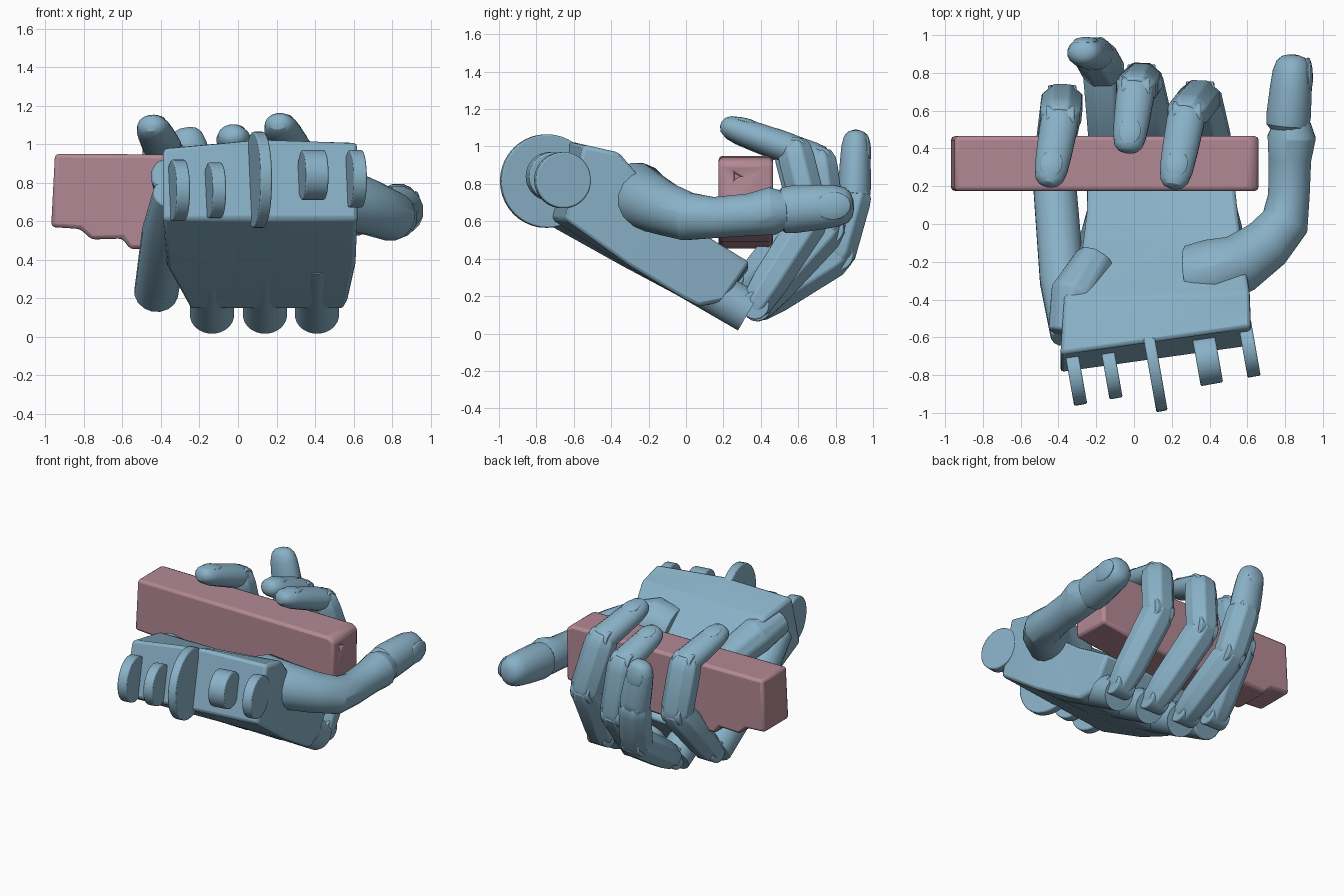
import bpy, bmesh, math
from mathutils import Vector, Matrix

if "Cube" in bpy.data.objects:
    bpy.data.objects.remove(bpy.data.objects["Cube"])


def material(name, rgb):
    m = bpy.data.materials.new(name)
    m.diffuse_color = (*rgb, 1)
    m.use_nodes = True
    m.node_tree.nodes["Principled BSDF"].inputs["Base Color"].default_value = m.diffuse_color
    return m


BLUE = material("blue_shell", (0.25, 0.44, 0.57))
PINK = material("pink_block", (0.45, 0.25, 0.30))


def finish(name, bm, mat=BLUE, bevel=0.0, angle=30):
    bmesh.ops.recalc_face_normals(bm, faces=bm.faces[:])
    me = bpy.data.meshes.new(name)
    bm.to_mesh(me)
    bm.free()
    ob = bpy.data.objects.new(name, me)
    bpy.context.collection.objects.link(ob)
    me.materials.append(mat)
    if bevel:
        b = ob.modifiers.new("Bevel", 'BEVEL')
        b.width, b.segments, b.limit_method = bevel, 2, 'ANGLE'
    bpy.ops.object.select_all(action='DESELECT')
    ob.select_set(True)
    bpy.context.view_layer.objects.active = ob
    bpy.ops.object.shade_smooth_by_angle(angle=math.radians(angle))
    return ob


def skin(bm, rings):
    """Join equal-sized rings of points into a closed tube."""
    vs = [[bm.verts.new(p) for p in r] for r in rings]
    n = len(vs[0])
    for a, b in zip(vs, vs[1:]):
        for i in range(n):
            j = (i + 1) % n
            bm.faces.new((a[i], a[j], b[j], b[i]))
    bm.faces.new(vs[0][::-1])
    bm.faces.new(vs[-1])


def loft(name, pts, radii, n=12, side=(1, 0, 0), flat=1.0, bevel=0.0, angle=30):
    pts = [Vector(p) for p in pts]
    bm = bmesh.new()
    rings = []
    for i, (p, r) in enumerate(zip(pts, radii)):
        t = (pts[min(i + 1, len(pts) - 1)] - pts[max(i - 1, 0)]).normalized()
        s = Vector(side)
        s = (s - t * s.dot(t)).normalized()
        u = t.cross(s)
        ring = []
        for k in range(n):
            a = 2 * math.pi * (k + 0.5) / n
            ring.append(p + s * r * math.cos(a) + u * r * flat * math.sin(a))
        rings.append(ring)
    skin(bm, rings)
    return finish(name, bm, bevel=bevel, angle=angle)


def along(a, b, ts):
    a, b = Vector(a), Vector(b)
    return [a.lerp(b, t) for t in ts]


def fingertip(name, a, b, r, side=(1, 0, 0), flat=0.8):
    """Blunt rounded last joint with a nail plate on its outer face."""
    loft(name, along(a, b, (-.08, -.02, .12, .5, .75, .9, .97, 1)),
         [r * k for k in (.85, 1.02, 1.06, 1.0, .93, .78, .55, .25)], 16, side, flat)
    d = (Vector(b) - Vector(a)).normalized()
    s = Vector(side)
    s = (s - d * s.dot(d)).normalized()
    up = d.cross(s)
    m = Matrix((s, d, up)).transposed().to_4x4()
    m.translation = Vector(a).lerp(Vector(b), .72) + up * r * (flat - .22)
    m = m @ Matrix.Rotation(math.radians(-6), 4, 'X')
    bm = bmesh.new()
    bmesh.ops.create_uvsphere(bm, u_segments=16, v_segments=8, radius=1,
                              matrix=m @ Matrix.Diagonal((r * .62, r * .8, r * .2, 1)))
    finish(name + "_nail", bm)


def disc(name, c, r, w, turn=0.0):
    bm = bmesh.new()
    m = Matrix.Translation(c) @ Matrix.Rotation(turn, 4, 'Z') @ Matrix.Rotation(math.pi / 2, 4, 'Y')
    bmesh.ops.create_cone(bm, cap_ends=True, segments=40, radius1=r, radius2=r, depth=w, matrix=m)
    return finish(name, bm, bevel=0.008)


# Palm: cupped sloping slab. Each row: top y,z  bottom y,z  left, right, skew, cup depth
bm = bmesh.new()
rings = []
for yt, zt, yb, zb, xl, xr, skew, cup in [(-.62, 1.01, -.72, .61, -.39, .62, .14, -.02),
                                          (-.38, .97, -.32, .36, -.37, .61, .04, .04),
                                          (-.12, .69, 0, .18, -.27, .57, 0, .05),
                                          (.05, .56, .07, .145, -.25, .55, 0, .03),
                                          (.34, .38, .20, .17, -.24, .52, 0, .01)]:
    xm = (xl + xr) / 2
    rings.append([(x, y + skew * (x - .1), z) for x, y, z in
                  [(xl, yt, zt - .03), (xm, yt, zt - cup), (xr, yt, zt),
                   (xr, yb, zb), (xm, yb, zb), (xl, yb, zb)]])
skin(bm, rings)
finish("palm", bm, bevel=0.02, angle=35)

# Rounded shell ends over the three inner knuckles, and the separate outer one
for i, x in enumerate((-.135, .14, .41)):
    loft(f"knuckle_shell_{i}", [(x, -.2, .425), (x, .335, .115)], [.115, .115], 24)
loft("outer_palm_bar", [(-.35, -.6, .75), (-.38, -.3, .54), (-.425, .27, .225)],
     [.09, .12, .115], 16, bevel=0.01)
loft("heel_pad", [(-.37, -.58, .84), (-.32, -.38, .80), (-.20, -.2, .66)], [.09, .13, .12], 10, bevel=0.015)

# Wrist hinge: one large disc and smaller lugs
disc("wrist_disc", (.105, -.745, .815), .25, .06, math.radians(10))
for i, (x, y, z, r, w) in enumerate([(-.31, -.80, .76, .16, .07), (-.12, -.78, .76, .145, .07),
                                     (.39, -.72, .84, .13, .12), (.61, -.66, .82, .15, .07)]):
    disc(f"wrist_lug_{i}", (x, y, z), r, w, math.radians(10))

# Fingers: knuckle, middle joint, end joint, tip
fingers = {
    "index": [(.43, .37, .15), (.35, .67, .62), (.28, .58, .98), (.205, .19, 1.12)],
    "middle": [(.14, .38, .14), (.04, .76, .56), (.01, .71, .93), (-.035, .38, 1.06)],
    "ring": [(-.135, .38, .14), (-.16, .81, .42), (-.21, .90, .74), (-.275, .91, 1.085)],
    "little": [(-.43, .33, .25), (-.38, .65, .64), (-.39, .56, .98), (-.455, .20, 1.11)],
}
for name, (k, p, d, t) in fingers.items():
    loft(f"{name}_finger_base", along(k, p, (-.08, .02, .25, .93, 1.08)),
         [.07, .095, .11, .118, .09], 8, flat=.95, bevel=0.008)
    loft(f"{name}_finger_middle", along(p, d, (-.1, .03, .85, 1.0, 1.12)),
         [.095, .118, .118, .112, .085], 8, flat=.88, bevel=0.008)
    fingertip(f"{name}_finger_tip", d, t, .105 if name == "ring" else .096)
    for part, c, r in (("knuckle", k, .075), ("joint", p, .085), ("end_joint", d, .07)):
        disc(f"{name}_{part}_pin", c, r, .15)

# Thumb: flared root curving out and forward, then the tip
loft("thumb_base", [(.30, -.28, .70), (.42, -.26, .73), (.56, -.21, .71), (.70, -.11, .665),
                    (.80, .01, .625), (.82, .15, .62), (.825, .34, .635), (.835, .46, .655), (.835, .54, .66)],
     [.17, .185, .16, .142, .13, .112, .115, .13, .10], 16, side=(0, 0, 1), bevel=0.006, angle=40)
fingertip("thumb_tip", (.815, .53, .66), (.845, .895, .69), .122, (0, 0, 1), .93)

# Held block with an uneven underside
profile = [(-.97, .57), (-.95, .95), (.62, .94), (.66, .91), (.655, .53), (.35, .49), (-.1, .47),
           (-.56, .455), (-.60, .51), (-.76, .505), (-.82, .56)]
bm = bmesh.new()
skin(bm, [[(x, y, z) for x, z in profile] for y in (.175, .465)])
block = finish("held_block", bm, PINK, bevel=0.02)

# Chipped hollow in the block's end
bm = bmesh.new()
bmesh.ops.create_cone(bm, cap_ends=True, segments=3, radius1=.02, radius2=.055, depth=.06,
                      matrix=Matrix.Translation((.65, .27, .84)) @ Matrix.Rotation(math.pi / 2, 4, 'Y'))
cutter = finish("chip_cutter", bm, PINK)
cutter.hide_render = True
cutter.hide_set(True)
cut = block.modifiers.new("Chip", 'BOOLEAN')
cut.operation, cut.object = 'DIFFERENCE', cutter
